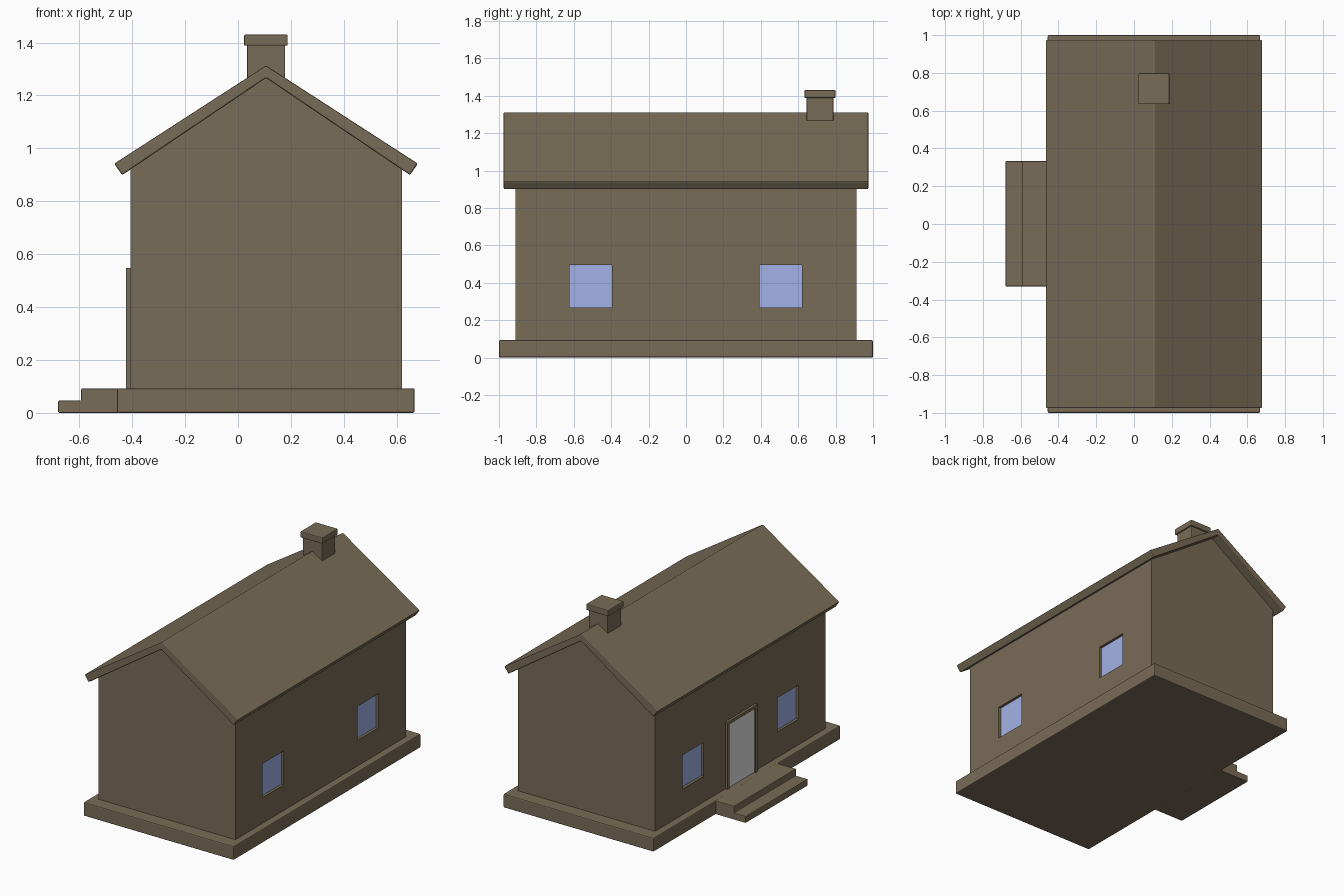
import bpy, bmesh
from mathutils import Vector

if "Cube" in bpy.data.objects:
    bpy.data.objects.remove(bpy.data.objects["Cube"])


def material(name, rgb):
    m = bpy.data.materials.new(name)
    m.diffuse_color = (*rgb, 1)
    m.use_nodes = True
    m.node_tree.nodes["Principled BSDF"].inputs["Base Color"].default_value = m.diffuse_color
    return m


BROWN = material("brown", (0.191, 0.150, 0.095))
BLUE = material("window_blue", (0.376, 0.468, 0.838))
GREY = material("door_grey", (0.75, 0.75, 0.75))


def prism(name, profile, y0, y1, mat, bevel=0):
    """Extrude an (x, z) outline along y."""
    bm = bmesh.new()
    face = bm.faces.new([bm.verts.new((x, y0, z)) for x, z in profile])
    ext = bmesh.ops.extrude_face_region(bm, geom=[face])
    verts = [v for v in ext["geom"] if isinstance(v, bmesh.types.BMVert)]
    bmesh.ops.translate(bm, verts=verts, vec=Vector((0, y1 - y0, 0)))
    bmesh.ops.recalc_face_normals(bm, faces=bm.faces)
    mesh = bpy.data.meshes.new(name)
    bm.to_mesh(mesh)
    bm.free()
    mesh.materials.append(mat)
    ob = bpy.data.objects.new(name, mesh)
    bpy.context.collection.objects.link(ob)
    if bevel:
        mod = ob.modifiers.new("soft_edges", "BEVEL")
        mod.width = bevel
        mod.segments = 2
        mod.limit_method = "ANGLE"
    return ob


def box(name, x, y, z, mat, bevel=0):
    outline = [(x[0], z[0]), (x[1], z[0]), (x[1], z[1]), (x[0], z[1])]
    return prism(name, outline, y[0], y[1], mat, bevel)


RIDGE = 0.106
LEFT, RIGHT = -0.407, 0.619

# foundation and entrance steps
box("foundation", (-0.457, 0.668), (-1, 1), (0, 0.093), BROWN, 0.007)
prism("entrance_steps",
      [(-0.45, 0), (-0.68, 0), (-0.68, 0.046), (-0.593, 0.046),
       (-0.593, 0.092), (-0.45, 0.092)], -0.33, 0.333, BROWN, 0.004)

# gabled walls
walls = prism("walls",
              [(LEFT, 0.08), (RIGHT, 0.08), (RIGHT, 0.93),
               (RIDGE, 1.275), (LEFT, 0.93)], -0.912, 0.912, BROWN)

# two recessed windows on each long side
DEPTH = 0.022
for side, wall, inward in (("left", LEFT, 1), ("right", RIGHT, -1)):
    for end, y in (("front", (-0.623, -0.395)), ("back", (0.392, 0.62))):
        z = (0.267, 0.496)
        inner = wall + inward * DEPTH
        outer = wall - inward * 0.05
        cutter = box(f"{side}_{end}_window_cutter",
                     sorted((inner, outer)), y, z, BROWN)
        cutter.hide_render = True
        cutter.hide_viewport = True
        mod = walls.modifiers.new("window_recess", "BOOLEAN")
        mod.operation = "DIFFERENCE"
        mod.solver = "EXACT"
        mod.object = cutter
        glass = inner - inward * 0.004
        box(f"{side}_{end}_window_glass",
            sorted((inner + inward * 0.003, glass)), y, z, BLUE)

# door with a projecting frame
for name, y in (("back", (0.140, 0.160)), ("front", (-0.160, -0.140))):
    box(f"door_frame_{name}", (-0.424, -0.400), y, (0.09, 0.548), BROWN)
box("door_frame_top", (-0.424, -0.400), (-0.14, 0.14), (0.528, 0.548), BROWN)
box("door_panel", (-0.414, -0.405), (-0.14, 0.14), (0.09, 0.528), GREY)

# roof: folded slab with square-cut eaves
prism("roof",
      [(RIDGE, 1.313), (0.680, 0.942), (0.650, 0.899),
       (RIDGE, 1.266), (-0.438, 0.899), (-0.468, 0.942)],
      -0.975, 0.975, BROWN, 0.006)

# chimney
box("chimney_shaft", (0.034, 0.178), (0.645, 0.788), (1.20, 1.395), BROWN, 0.004)
box("chimney_cap", (0.023, 0.188), (0.634, 0.799), (1.388, 1.43), BROWN, 0.005)
